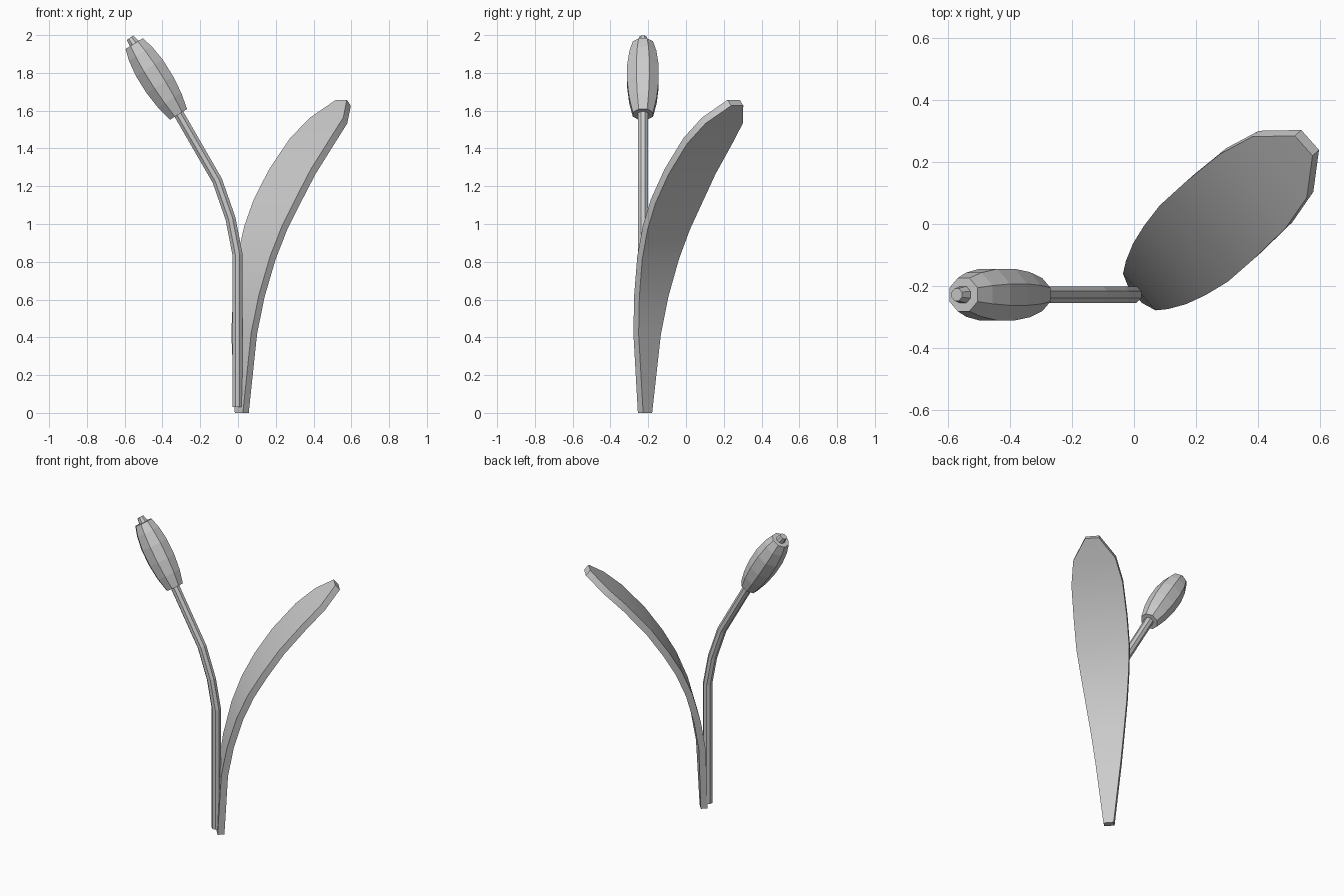
import bpy, bmesh, math
from mathutils import Vector

if "Cube" in bpy.data.objects:
    bpy.data.objects.remove(bpy.data.objects["Cube"])


def loft(name, rings, smooth_angle):
    """Skin a list of equal-sized point rings and cap both ends."""
    bm = bmesh.new()
    loops = [[bm.verts.new(p) for p in ring] for ring in rings]
    n = len(loops[0])
    for a, b in zip(loops, loops[1:]):
        for i in range(n):
            j = (i + 1) % n
            bm.faces.new((a[i], a[j], b[j], b[i]))
    bm.faces.new(loops[0])
    bm.faces.new(loops[-1])
    bmesh.ops.recalc_face_normals(bm, faces=bm.faces)
    mesh = bpy.data.meshes.new(name)
    bm.to_mesh(mesh)
    bm.free()
    obj = bpy.data.objects.new(name, mesh)
    bpy.context.collection.objects.link(obj)
    bpy.ops.object.select_all(action='DESELECT')
    obj.select_set(True)
    bpy.context.view_layer.objects.active = obj
    if smooth_angle:
        bpy.ops.object.shade_smooth_by_angle(angle=math.radians(smooth_angle))
    return obj


def tangents(pts):
    """Averaged 2D direction at every point of a path."""
    dirs = [(b - a).normalized() for a, b in zip(pts, pts[1:])]
    return [dirs[0]] + [(a + b).normalized() for a, b in zip(dirs, dirs[1:])] + [dirs[-1]]


def tube(name, stations, y, sides=8):
    """Octagonal tube along (x, z, radius) stations in the plane of y."""
    pts = [Vector((x, z)) for x, z, r in stations]
    rings = []
    for p, t, (x, z, r) in zip(pts, tangents(pts), stations):
        ring = []
        for i in range(sides):
            a = 2 * math.pi * (i + 0.5) / sides
            u, v = r * math.cos(a), r * math.sin(a)
            ring.append((p.x + t.y * u, y + v, p.y - t.x * u))
        rings.append(ring)
    return loft(name, rings, 0)


STEM_Y = -0.228

# Bent stem, running through the head and ending in a small tip
R = 0.029
tube("stem", [(-0.003, 0.03, R), (-0.003, 0.84, R), (-0.04, 1.03, R),
              (-0.11, 1.23, R), (-0.312, 1.58, R), (-0.552, 1.958, R),
              (-0.572, 1.986, 0.022)], STEM_Y)

# Seed head, a faceted spindle along the upper stem
a, b = Vector((-0.315, 1.58)), Vector((-0.55, 1.955))
profile = [(0, 0.058), (0.2, 0.079), (0.42, 0.09),
           (0.66, 0.09), (0.86, 0.077), (1, 0.058)]
tube("seed_head", [(*a.lerp(b, t), r) for t, r in profile], STEM_Y)

# Leaf: (distance outward, height, half width), arching away to the back right
leaf = [(0, 0, 0.032), (0.017, 0.42, 0.079), (0.05, 0.62, 0.103),
        (0.104, 0.82, 0.13), (0.17, 0.98, 0.15), (0.25, 1.12, 0.165),
        (0.358, 1.277, 0.166), (0.5, 1.44, 0.16), (0.616, 1.548, 0.132),
        (0.72, 1.642, 0.043)]
out = Vector((0.747, 0.665, 0))
side = Vector((0.665, -0.747, 0))
base = Vector((0.02, -0.217, 0))
half = 0.021
path = [Vector((s, z)) for s, z, w in leaf]
dirs = tangents(path)
dirs[0] = Vector((0, 1))
rings = []
for p, t, (s, z, w) in zip(path, dirs, leaf):
    centre = base + out * s + Vector((0, 0, z))
    normal = (out * t.y - Vector((0, 0, t.x))) * half
    rings.append([centre + side * w + normal, centre - side * w + normal,
                  centre - side * w - normal, centre + side * w - normal])
loft("leaf", rings, 30)
